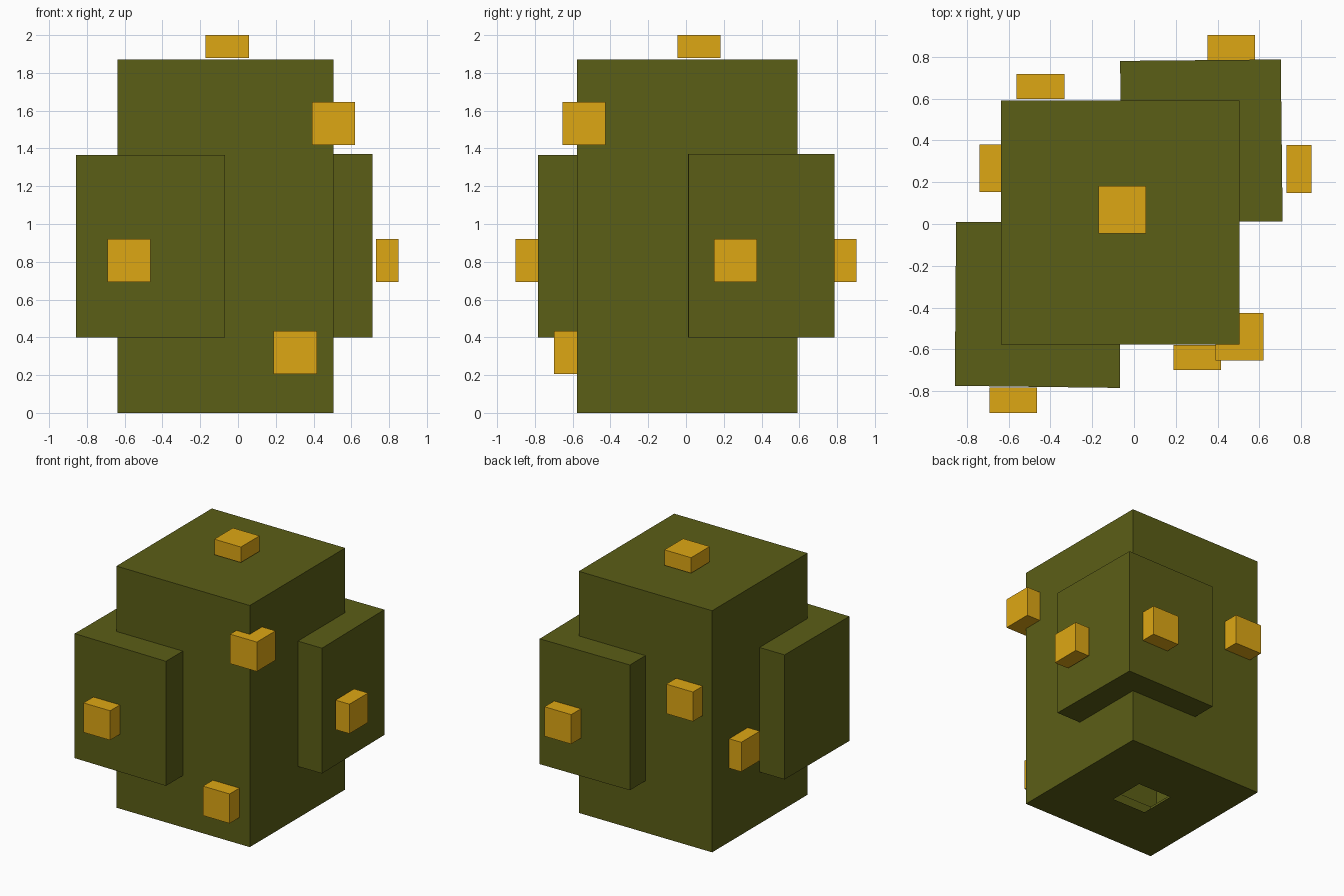
import bpy, bmesh

if "Cube" in bpy.data.objects:
    bpy.data.objects.remove(bpy.data.objects["Cube"])


def material(name, color):
    m = bpy.data.materials.new(name)
    m.diffuse_color = (*color, 1)
    m.use_nodes = True
    m.node_tree.nodes["Principled BSDF"].inputs["Base Color"].default_value = m.diffuse_color
    return m


OLIVE = material("olive", (0.105, 0.112, 0.008))
AMBER = material("amber", (0.73, 0.386, 0.007))


def prism(name, outline, z0, z1, mat):
    """Extrude a flat counter-clockwise outline from z0 up to z1."""
    bm = bmesh.new()
    base = bm.faces.new([bm.verts.new((x, y, z0)) for x, y in outline])
    top = bmesh.ops.extrude_face_region(bm, geom=[base], use_keep_orig=True)["geom"]
    for v in top:
        if isinstance(v, bmesh.types.BMVert):
            v.co.z = z1
    bmesh.ops.recalc_face_normals(bm, faces=bm.faces)
    me = bpy.data.meshes.new(name)
    bm.to_mesh(me)
    bm.free()
    me.materials.append(mat)
    ob = bpy.data.objects.new(name, me)
    bpy.context.collection.objects.link(ob)
    return ob


def box(name, x0, x1, y0, y1, z0, z1, mat):
    return prism(name, [(x0, y0), (x1, y0), (x1, y1), (x0, y1)], z0, z1, mat)


# Main block and the two blocks wrapped around opposite corners
X0, X1, Y0, Y1 = -0.637, 0.505, -0.577, 0.59
body = box("body", X0, X1, Y0, Y1, 0, 1.87, OLIVE)
wings = [
    prism("front_corner_block",
          [(-0.857, -0.774), (-0.068, -0.784), (-0.068, 0.01), (-0.851, 0.01)],
          0.4, 1.364, OLIVE),
    prism("back_corner_block",
          [(-0.063, 0.008), (0.711, 0.012), (0.702, 0.787), (-0.066, 0.78)],
          0.4, 1.37, OLIVE),
]

# Merge them into one hollow skin
for w in wings:
    mod = body.modifiers.new("join", 'BOOLEAN')
    mod.operation = 'UNION'
    mod.solver = 'EXACT'
    mod.object = w
dg = bpy.context.evaluated_depsgraph_get()
skin = bpy.data.meshes.new_from_object(body.evaluated_get(dg))
body.modifiers.clear()
body.data = skin
for w in wings:
    bpy.data.objects.remove(w)

# Open square hole in the underside
bm = bmesh.new()
bm.from_mesh(skin)
floor = [f for f in bm.faces if all(abs(v.co.z) < 1e-4 for v in f.verts)]
bmesh.ops.inset_region(bm, faces=floor, thickness=0.4)
cx, cy = (X0 + X1) / 2, (Y0 + Y1) / 2
for v in {v for f in floor for v in f.verts}:
    v.co.x = cx + (0.143 if v.co.x > cx else -0.143)
    v.co.y = cy + (0.14 if v.co.y > cy else -0.14)
bmesh.ops.delete(bm, geom=floor, context='FACES')
bm.to_mesh(skin)
bm.free()

# Small studs: centre and size of each
S, T = 0.228, 0.12
studs = {
    "top_stud": ((-0.057, 0.068, 1.94), (S, S, T)),
    "right_stud": ((0.79, 0.263, 0.807), (T, S, S)),
    "left_stud": ((-0.68, 0.267, 0.685), (T, S, S)),
    "front_block_stud": ((-0.577, -0.843, 0.807), (S, T, S)),
    "front_low_stud": ((0.303, -0.638, 0.32), (S, T, S)),
    "back_block_stud": ((0.465, 0.843, 0.807), (S, T, S)),
    "back_stud": ((-0.447, 0.657, 1.155), (S, T, S)),
    "corner_stud": ((0.505, -0.54, 1.533), (S, S, S)),
}
for name, (c, s) in studs.items():
    lim = [c[i] + k * s[i] / 2 for i in range(3) for k in (-1, 1)]
    box(name, *lim, AMBER)
